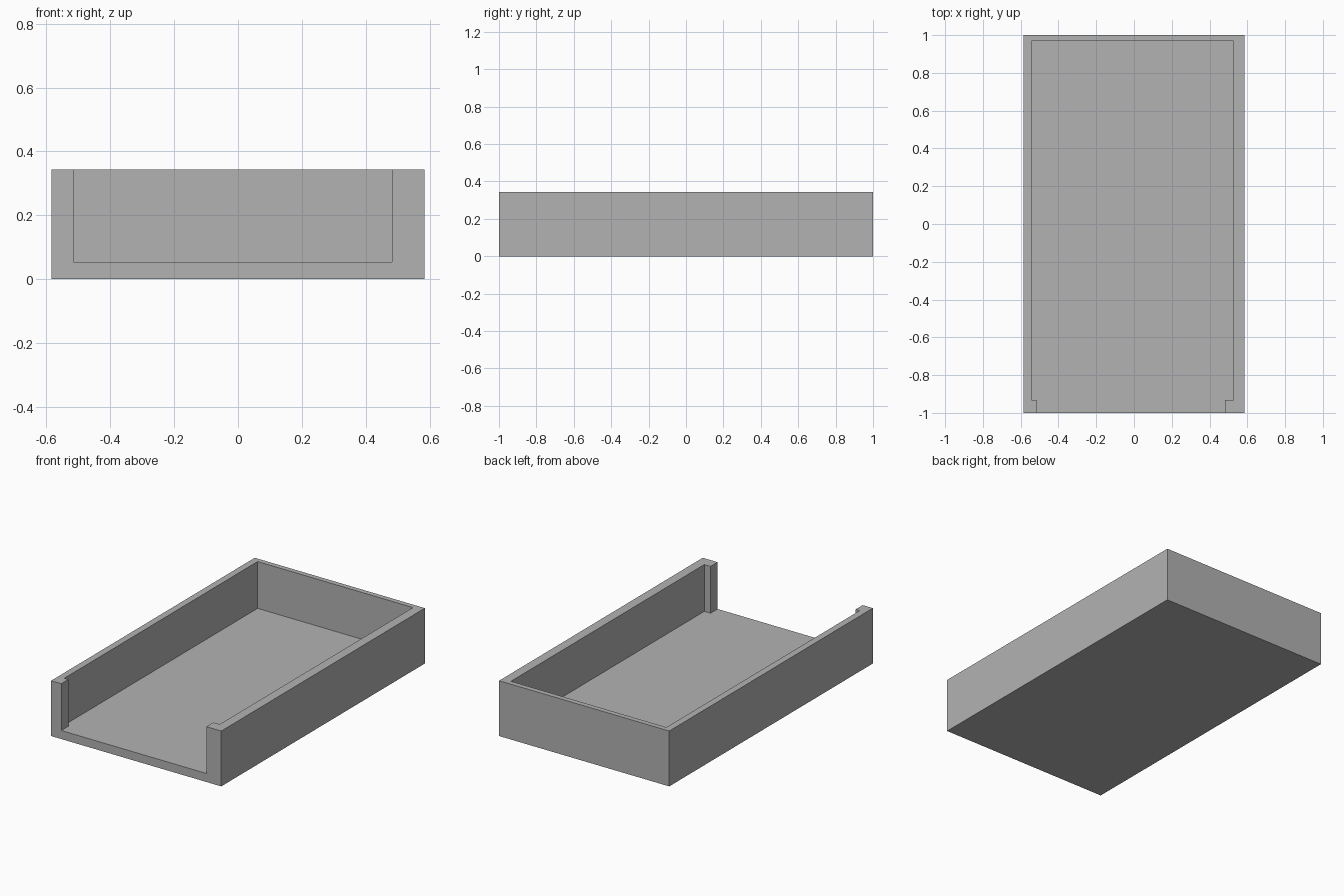
import bpy
import bmesh

cube = bpy.data.objects.get("Cube")
if cube:
    bpy.data.objects.remove(cube, do_unlink=True)

HALF_WIDTH, HALF_LENGTH, HEIGHT, FLOOR = 0.585, 1.0, 0.344, 0.053

grey = bpy.data.materials.new("plain grey")
grey.use_nodes = True
colour = (0.448, 0.448, 0.448, 1)
grey.diffuse_color = colour
grey.node_tree.nodes["Principled BSDF"].inputs["Base Color"].default_value = colour


def prism(name, outline, bottom, top):
    """Extrude a flat outline upward into a solid."""
    bm = bmesh.new()
    face = bm.faces.new([bm.verts.new((x, y, bottom)) for x, y in outline])
    extruded = bmesh.ops.extrude_face_region(bm, geom=[face])["geom"]
    verts = [v for v in extruded if isinstance(v, bmesh.types.BMVert)]
    bmesh.ops.translate(bm, verts=verts, vec=(0, 0, top - bottom))
    bmesh.ops.recalc_face_normals(bm, faces=bm.faces)
    mesh = bpy.data.meshes.new(name)
    bm.to_mesh(mesh)
    bm.free()
    mesh.materials.append(grey)
    obj = bpy.data.objects.new(name, mesh)
    bpy.context.scene.collection.objects.link(obj)
    return obj


# Solid block for the tray
w, l = HALF_WIDTH, HALF_LENGTH
tray = prism("open_front_tray", [(-w, -l), (w, -l), (w, l), (-w, l)], 0, HEIGHT)

# Cavity with a narrower mouth between the two front lips
cavity = prism("cavity_cutter", [
    (-0.515, -1.1), (0.483, -1.1), (0.483, -0.931), (0.526, -0.931),
    (0.526, 0.968), (-0.543, 0.968), (-0.543, -0.931), (-0.515, -0.931),
], FLOOR, HEIGHT + 0.1)
cavity.hide_render = True

# Hollow out the tray
cut = tray.modifiers.new("hollow", "BOOLEAN")
cut.operation = "DIFFERENCE"
cut.solver = "EXACT"
cut.object = cavity
bpy.context.view_layer.objects.active = tray
bpy.ops.object.modifier_apply(modifier=cut.name)
bpy.data.objects.remove(cavity, do_unlink=True)
